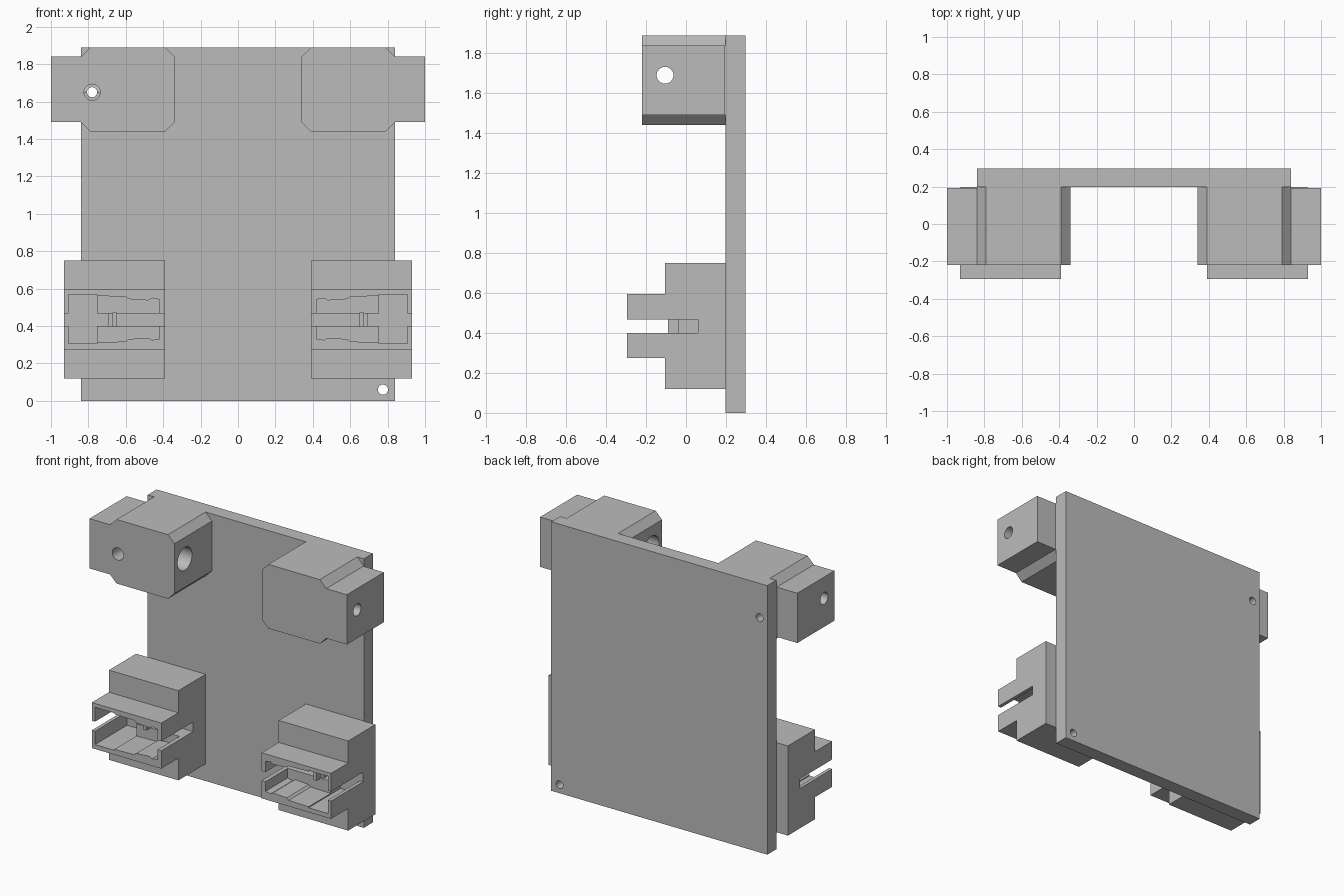
import bpy, bmesh, math
from mathutils import Matrix, Vector

if "Cube" in bpy.data.objects:
    bpy.data.objects.remove(bpy.data.objects["Cube"], do_unlink=True)

grey = bpy.data.materials.new("plain grey")
grey.use_nodes = True
colour = (0.5, 0.5, 0.5, 1)
grey.diffuse_color = colour
grey.node_tree.nodes["Principled BSDF"].inputs["Base Color"].default_value = colour


def finish(name, bm):
    bmesh.ops.recalc_face_normals(bm, faces=bm.faces)
    mesh = bpy.data.meshes.new(name)
    bm.to_mesh(mesh)
    bm.free()
    mesh.materials.append(grey)
    obj = bpy.data.objects.new(name, mesh)
    bpy.context.collection.objects.link(obj)
    return obj


def box(name, xs, ys, zs, side=1, chamfer=0, rule=None):
    """Box between limits; side mirrors x; rule picks edges by outward direction."""
    bm = bmesh.new()
    bmesh.ops.create_cube(bm, size=1)
    limits = (sorted(side * x for x in xs), ys, zs)
    if chamfer:
        edges = []
        for e in bm.edges:
            m = (e.verts[0].co + e.verts[1].co) * 2
            if rule(round(m.x) * side, round(m.y), round(m.z)):
                edges.append(e)
    for v in bm.verts:
        v.co = Vector([lo + (c + 0.5) * (hi - lo) for c, (lo, hi) in zip(v.co, limits)])
    if chamfer:
        bmesh.ops.bevel(bm, geom=edges, offset=chamfer, segments=1,
                        profile=0.5, affect='EDGES')
    return finish(name, bm)


def prism(name, outline, ys):
    """Extrude an x-z outline along y."""
    bm = bmesh.new()
    face = bm.faces.new([bm.verts.new((x, ys[0], z)) for x, z in outline])
    extruded = bmesh.ops.extrude_face_region(bm, geom=[face])["geom"]
    bmesh.ops.translate(bm, vec=(0, ys[1] - ys[0], 0),
                        verts=[g for g in extruded if isinstance(g, bmesh.types.BMVert)])
    return finish(name, bm)


def rod(axis, radius, start, length):
    """Drill running from start along +x or +y."""
    bm = bmesh.new()
    turn = Matrix.Rotation(math.pi / 2, 4, 'Y' if axis == 'X' else 'X')
    bmesh.ops.create_cone(bm, cap_ends=True, segments=32, radius1=radius,
                          radius2=radius, depth=length, matrix=turn)
    along = Vector((1, 0, 0)) if axis == 'X' else Vector((0, 1, 0))
    bmesh.ops.translate(bm, vec=Vector(start) + along * length / 2, verts=bm.verts)
    return finish("drill", bm)


def combine(target, others, operation):
    """Apply booleans and remove the helper objects."""
    for other in others:
        mod = target.modifiers.new("cut", 'BOOLEAN')
        mod.operation = operation
        mod.solver = 'EXACT'
        mod.object = other
        bpy.context.view_layer.update()
        deps = bpy.context.evaluated_depsgraph_get()
        mesh = bpy.data.meshes.new_from_object(target.evaluated_get(deps))
        target.modifiers.clear()
        target.data = mesh
        bpy.data.objects.remove(other, do_unlink=True)


FRONT, BACK = 0.197, 0.297
HOLE_X, HOLE_Z = -0.78, 1.65

# Back plate with two clipped top corners and two screw holes
plate = box("back_plate", (-0.84, 0.84), (FRONT, BACK), (0, 1.89), 1, 0.05,
            lambda x, y, z: x != 0 and z == 1)
combine(plate, [rod('Y', 0.027, (HOLE_X, 0, HOLE_Z), 0.5),
                rod('Y', 0.027, (0.775, 0, 0.06), 0.5)], 'DIFFERENCE')

for side, label in ((1, "left"), (-1, "right")):
    # Upper rod holder: chamfered block plus an outer stub
    upper = box(label + "_upper_block", (0.34, 0.84), (-0.22, FRONT), (1.44, 1.89), side, 0.05,
                lambda x, y, z: y == -1 or (y == 0 and (x, z) != (-1, -1)))
    stub = box("stub", (0.6, 1.0), (-0.22, 0.192), (1.49, 1.84), side, 0.05,
               lambda x, y, z: x == 1)
    combine(upper, [stub], 'UNION')
    bore_start = 0.3 if side == 1 else -0.5
    drills = [rod('X', 0.042, (-1.1 if side == -1 else 0.2, -0.105, 1.69), 0.9),
              rod('X', 0.08, (bore_start, -0.105, 1.69), 0.2)]
    if side == -1:
        drills += [rod('Y', 0.027, (HOLE_X, -0.4, HOLE_Z), 0.8),
                   rod('Y', 0.043, (HOLE_X, -0.4, HOLE_Z), 0.28)]
    combine(upper, drills, 'DIFFERENCE')

    # Lower holder: chamfered base with a projecting open sleeve
    lower = box(label + "_lower_block", (0.39, 0.93), (-0.105, FRONT), (0.12, 0.75), side, 0.07,
                lambda x, y, z: y == -1)
    sleeve = box("sleeve", (0.39, 0.93), (-0.295, 0.05), (0.275, 0.595), side, 0.008,
                 lambda x, y, z: y == -1)
    combine(lower, [sleeve], 'UNION')

    # Stepped socket, deep end pocket and the slot across the sleeve
    middle = 0.437
    half = [(0.8, 0.125), (0.6, 0.12), (0.585, 0.107), (0.48, 0.1),
            (0.46, 0.112), (0.42, 0.105)]
    outline = [(side * x, middle + h) for x, h in half]
    outline += [(side * x, middle - h) for x, h in reversed(half)]
    combine(lower, [prism("socket", outline, (-0.4, -0.05)),
                    box("pocket", (0.755, 0.905), (-0.4, 0.061), (0.306, 0.568), side),
                    box("slot", (0.3, 1.0), (-0.4, 0.06), (0.4, 0.467), side)], 'DIFFERENCE')

    # Small latch bars bridging the slot
    box(label + "_latch_bar", (0.65, 0.672), (-0.09, 0.07), (0.395, 0.472), side)
    box(label + "_latch_step", (0.672, 0.695), (-0.04, 0.07), (0.395, 0.472), side)

# Flat faces with smooth round holes
for obj in bpy.context.collection.objects:
    if obj.type == 'MESH' and grey.name in obj.data.materials:
        obj.select_set(True)
        bpy.context.view_layer.objects.active = obj
bpy.ops.object.shade_smooth_by_angle(angle=math.radians(25))
